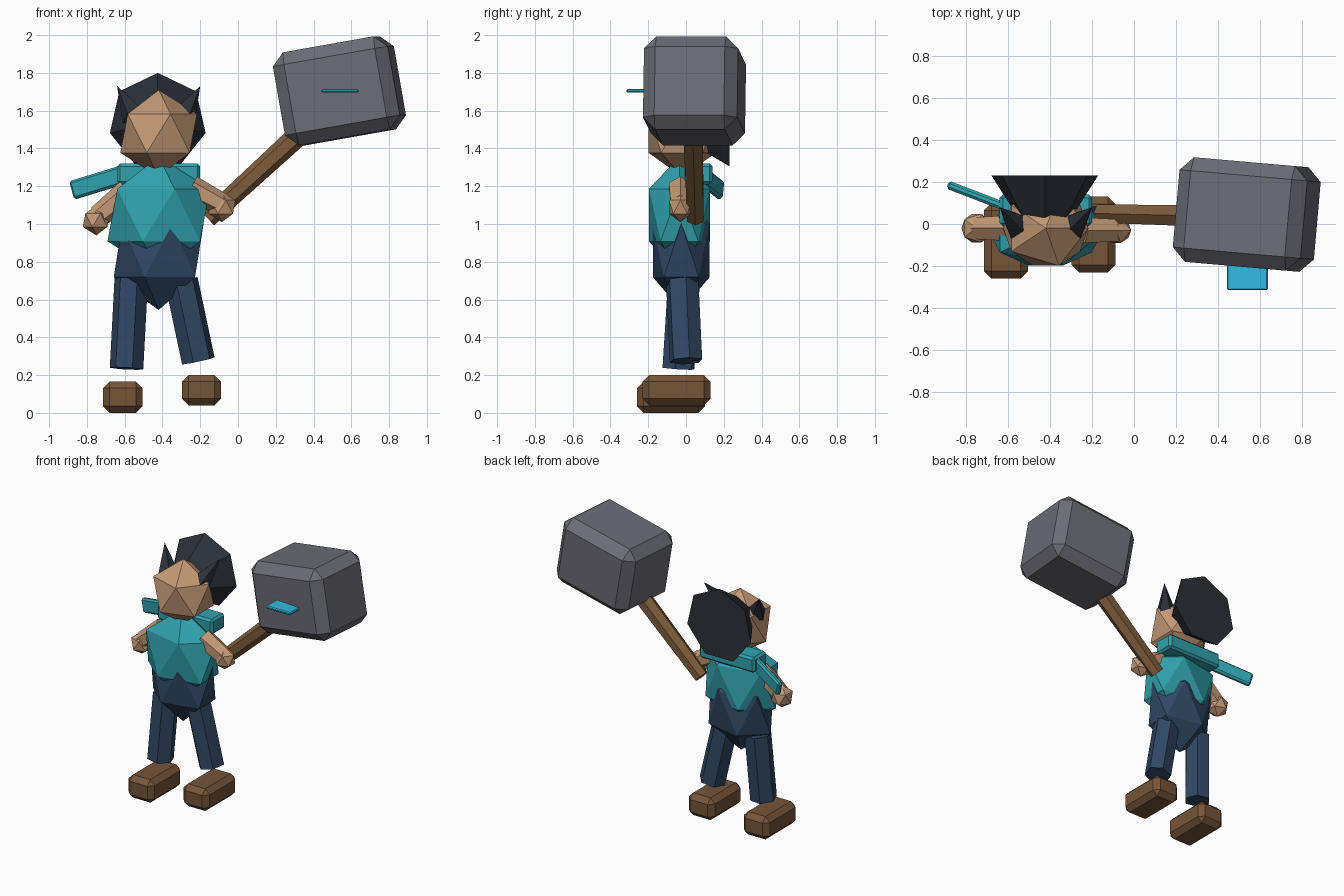
import bpy, bmesh
from math import radians
from mathutils import Vector, Matrix, Euler

if "Cube" in bpy.data.objects:
    bpy.data.objects.remove(bpy.data.objects["Cube"])


def material(name, rgb):
    m = bpy.data.materials.new(name)
    m.diffuse_color = (*rgb, 1)
    m.use_nodes = True
    m.node_tree.nodes["Principled BSDF"].inputs["Base Color"].default_value = m.diffuse_color
    return m


SKIN = material("skin", (0.55, 0.32, 0.18))
DARK = material("dark_hair", (0.025, 0.03, 0.04))
TEAL = material("teal_cloth", (0.03, 0.36, 0.42))
NAVY = material("navy_cloth", (0.03, 0.065, 0.13))
BROWN = material("leather", (0.18, 0.09, 0.04))
WOOD = material("wood", (0.21, 0.11, 0.045))
STONE = material("stone", (0.15, 0.15, 0.18))
GLOW = material("glow", (0.03, 0.5, 0.75))


def finish(name, bm, mat):
    me = bpy.data.meshes.new(name)
    bmesh.ops.recalc_face_normals(bm, faces=bm.faces[:])
    bm.to_mesh(me)
    bm.free()
    me.materials.append(mat)
    ob = bpy.data.objects.new(name, me)
    bpy.context.collection.objects.link(ob)
    return ob


def gem(name, loc, radii, mat):
    """Faceted 20-sided ball."""
    bm = bmesh.new()
    bmesh.ops.create_icosphere(bm, subdivisions=1, radius=1,
                               matrix=Matrix.Translation(loc) @ Matrix.Diagonal((*radii, 1)))
    return finish(name, bm, mat)


def rod(name, a, b, r0, r1, sides, mat):
    """Tapered prism from a to b."""
    a, b = Vector(a), Vector(b)
    d = b - a
    bm = bmesh.new()
    mx = Matrix.Translation((a + b) / 2) @ d.to_track_quat('Z', 'Y').to_matrix().to_4x4()
    bmesh.ops.create_cone(bm, cap_ends=True, segments=sides, radius1=r0, radius2=r1,
                          depth=d.length, matrix=mx)
    return finish(name, bm, mat)


def block(name, loc, size, bevel, mat, rot=(0, 0, 0)):
    """Chamfered box, rotation in degrees."""
    bm = bmesh.new()
    bmesh.ops.create_cube(bm, size=1, matrix=Matrix.Diagonal((*size, 1)))
    bmesh.ops.bevel(bm, geom=bm.edges[:], offset=bevel, segments=1, affect='EDGES')
    ob = finish(name, bm, mat)
    ob.location = loc
    ob.rotation_euler = Euler([radians(v) for v in rot])
    return ob


# Body
gem("head", (-0.42, -0.02, 1.48), (0.227, 0.21, 0.23), SKIN)
gem("torso", (-0.42, -0.035, 1.047), (0.303, 0.19, 0.31), TEAL)
gem("hips", (-0.42, -0.025, 0.86), (0.266, 0.177, 0.316), NAVY)

# Hair: flat-backed flared mass and two side tufts
rod("hair", (-0.425, 0.03, 1.54), (-0.425, 0.23, 1.54), 0.13, 0.26, 7, DARK)
for side, s in (("left", -1), ("right", 1)):
    rod(side + "_tuft", (-0.42 + s * 0.13, -0.01, 1.57), (-0.42 + s * 0.22, 0.08, 1.73),
        0.07, 0.0, 5, DARK)

# Scarf and its flying tail
block("scarf", (-0.42, 0.065, 1.265), (0.44, 0.15, 0.11), 0.015, TEAL)
tail = Vector((-0.31, 0.12, -0.09))
ob = block("scarf_tail", (-0.725, 0.125, 1.225), (0.34, 0.04, 0.10), 0.012, TEAL, (0, -16, -21))

# Arms and fists
rod("left_arm", (-0.58, -0.02, 1.17), (-0.74, -0.02, 1.04), 0.07, 0.06, 6, SKIN)
gem("left_fist", (-0.75, -0.02, 1.02), (0.08, 0.08, 0.08), SKIN)
rod("right_arm", (-0.25, -0.03, 1.19), (-0.08, -0.03, 1.10), 0.07, 0.06, 6, SKIN)
gem("right_fist", (-0.085, -0.03, 1.09), (0.08, 0.07, 0.08), SKIN)

# Legs and boots
rod("left_leg", (-0.565, -0.01, 0.71), (-0.59, -0.04, 0.235), 0.09, 0.09, 6, NAVY)
rod("right_leg", (-0.30, -0.02, 0.70), (-0.21, 0.0, 0.275), 0.09, 0.09, 6, NAVY)
block("left_boot", (-0.61, -0.08, 0.083), (0.208, 0.36, 0.165), 0.035, BROWN)
block("right_boot", (-0.193, -0.05, 0.12), (0.208, 0.36, 0.16), 0.035, BROWN)

# Hammer
rod("handle", (-0.16, 0.05, 1.03), (0.45, 0.035, 1.59), 0.05, 0.06, 6, WOOD)
block("hammer_head", (0.537, 0.045, 1.705), (0.62, 0.50, 0.50), 0.065, STONE, (0, -10, -5))
block("hammer_mark", (0.54, -0.24, 1.705), (0.195, 0.15, 0.02), 0.006, GLOW)
